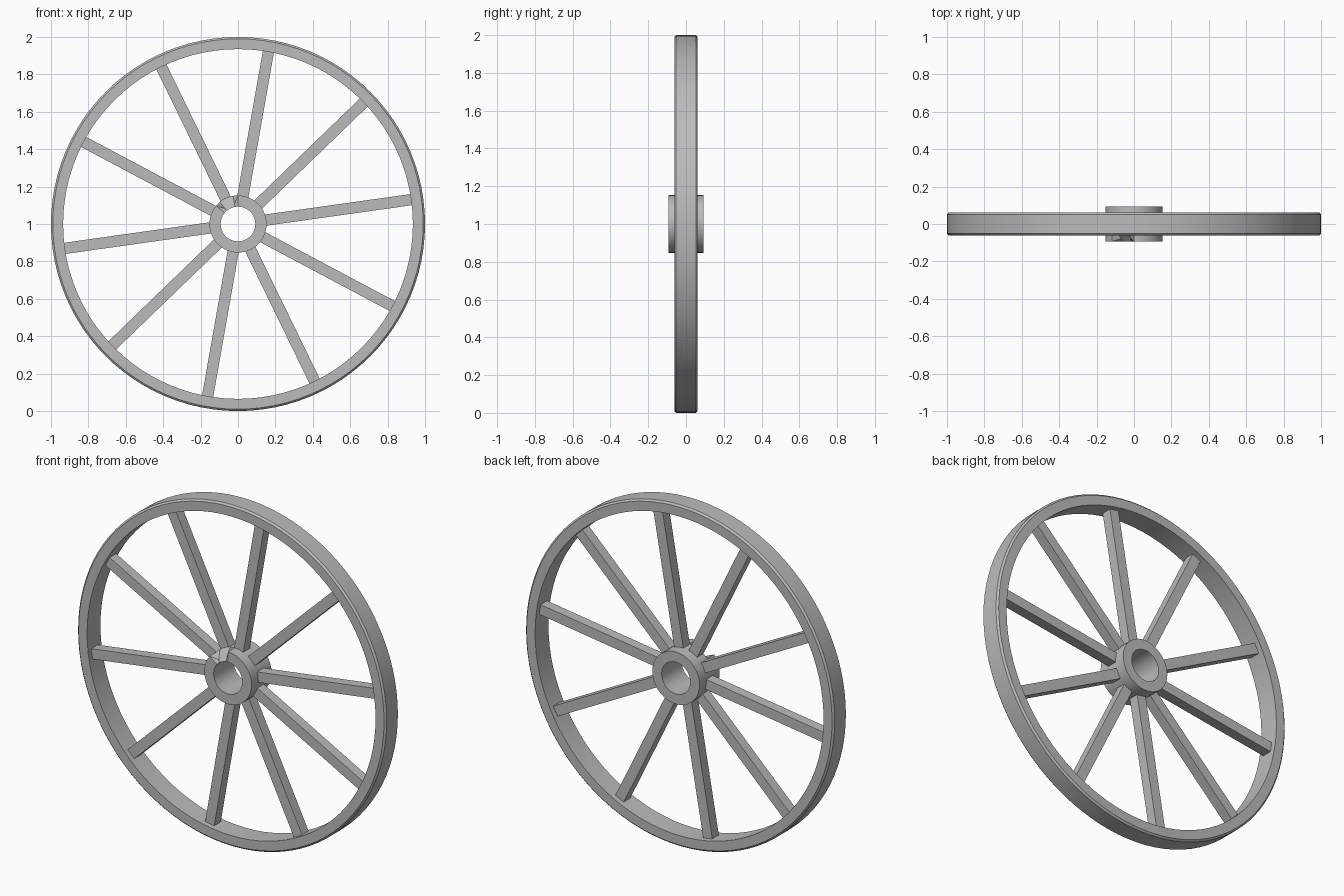
import bpy, bmesh, math
from mathutils import Matrix, Vector

cube = bpy.data.objects.get("Cube")
if cube:
    bpy.data.objects.remove(cube, do_unlink=True)

GREY = (0.5, 0.5, 0.5, 1)
mat = bpy.data.materials.new("plain grey")
mat.use_nodes = True
mat.diffuse_color = GREY
mat.node_tree.nodes["Principled BSDF"].inputs["Base Color"].default_value = GREY

CENTRE = Vector((0, 0, 1))


def add_object(name, bm):
    bmesh.ops.recalc_face_normals(bm, faces=bm.faces)
    mesh = bpy.data.meshes.new(name)
    bm.to_mesh(mesh)
    bm.free()
    mesh.materials.append(mat)
    obj = bpy.data.objects.new(name, mesh)
    obj.location = CENTRE
    bpy.context.collection.objects.link(obj)
    return obj


def smooth(obj):
    bpy.ops.object.select_all(action="DESELECT")
    obj.select_set(True)
    bpy.context.view_layer.objects.active = obj
    bpy.ops.object.shade_smooth_by_angle(angle=math.radians(30))


def ring(profile, segments):
    """Turn a closed (radius, y) profile around the axle."""
    bm = bmesh.new()
    loops = []
    for i in range(segments):
        a = math.tau * i / segments
        loops.append([bm.verts.new((r * math.cos(a), y, r * math.sin(a)))
                      for r, y in profile])
    n = len(profile)
    for i in range(segments):
        p, q = loops[i], loops[(i + 1) % segments]
        for j in range(n):
            k = (j + 1) % n
            bm.faces.new((p[j], p[k], q[k], q[j]))
    return bm


# Rim with a small chamfer on both outer edges
W = 0.062
rim = add_object("rim", ring([(0.935, -W), (0.99, -W), (1, -W + 0.01),
                              (1, W - 0.01), (0.99, W), (0.935, W)], 96))
smooth(rim)

# Hub, with a chip out of the upper front edge
H = 0.093
bm = ring([(0.093, -H), (0.153, -H), (0.153, -0.03), (0.153, H), (0.093, H)], 36)
for v in bm.verts:
    angle = math.degrees(math.atan2(v.co.z, v.co.x))
    radius = math.hypot(v.co.x, v.co.z)
    if v.co.y < -0.09 and radius > 0.12 and 95 < angle < 135:
        v.co = Vector((v.co.x * 0.7, v.co.y + 0.015, v.co.z * 0.7))
hub = add_object("hub", bm)
smooth(hub)

# Ten square spokes
for i in range(10):
    bm = bmesh.new()
    bmesh.ops.create_cube(bm, size=1)
    inner, outer = 0.14, 0.945
    bmesh.ops.scale(bm, vec=(outer - inner, 0.06, 0.06), verts=bm.verts)
    bmesh.ops.translate(bm, vec=((inner + outer) / 2, 0, 0), verts=bm.verts)
    bmesh.ops.rotate(bm, cent=(0, 0, 0), verts=bm.verts,
                     matrix=Matrix.Rotation(-math.radians(8 + 36 * i), 3, "Y"))
    add_object(f"spoke_{i + 1}", bm)
